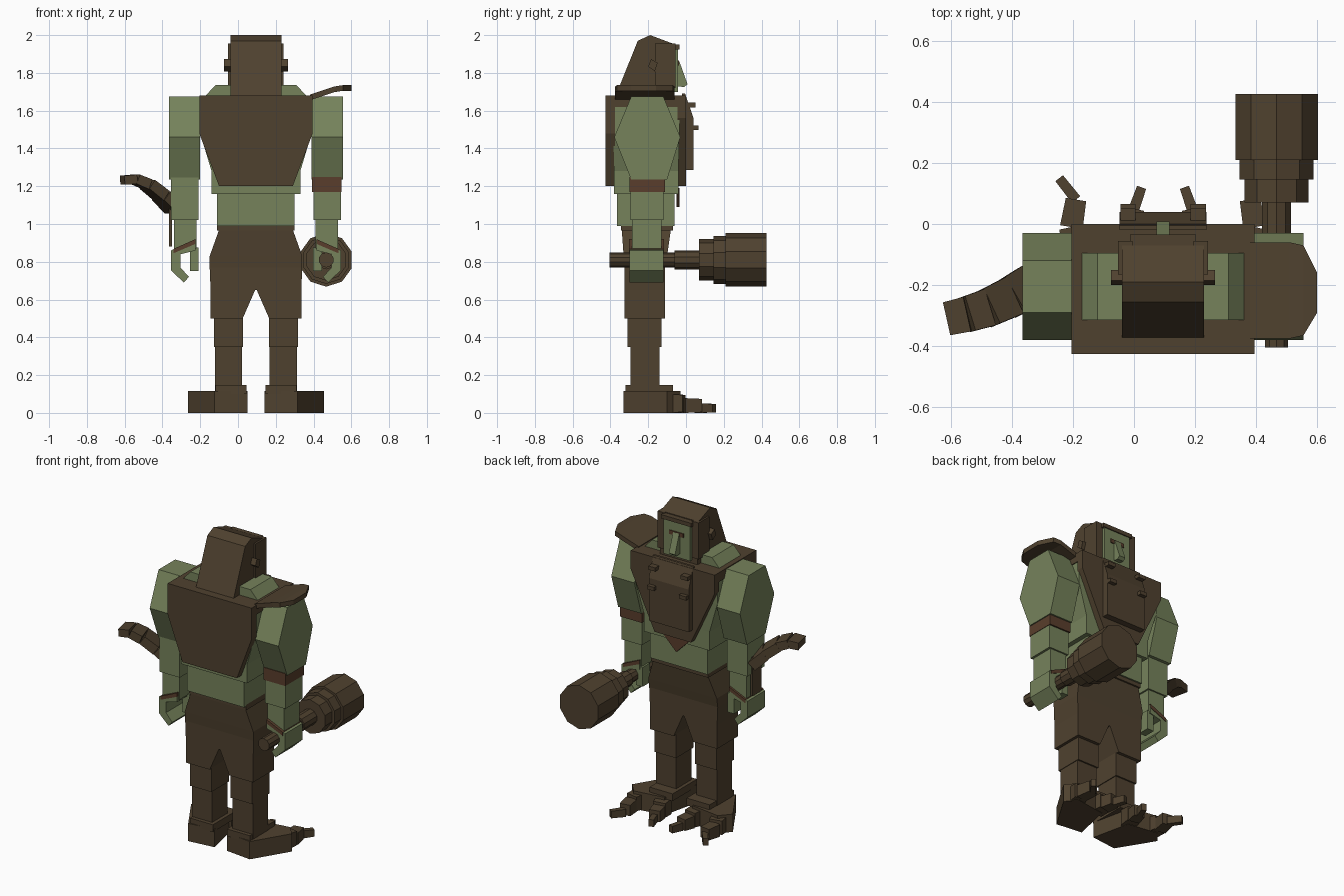
import bpy, bmesh
from mathutils import Vector, Matrix

cube = bpy.data.objects.get("Cube")
if cube:
    bpy.data.objects.remove(cube, do_unlink=True)


def material(name, color):
    m = bpy.data.materials.new(name)
    m.use_nodes = True
    m.diffuse_color = (*color, 1)
    m.node_tree.nodes["Principled BSDF"].inputs["Base Color"].default_value = (*color, 1)
    return m


GREEN = material("olive green skin", (0.18, 0.225, 0.105))
BROWN = material("brown leather", (0.078, 0.053, 0.028))
RUST = material("reddish brown wrap", (0.1, 0.048, 0.025))
MID = 0.095  # body centre line


def loft(name, rings, mat):
    """Closed solid through rings with equal point counts."""
    bm = bmesh.new()
    vs = [[bm.verts.new(p) for p in r] for r in rings]
    n = len(rings[0])
    for a, b in zip(vs, vs[1:]):
        for i in range(n):
            j = (i + 1) % n
            bm.faces.new((a[i], a[j], b[j], b[i]))
    bm.faces.new(vs[0])
    bm.faces.new(vs[-1])
    bmesh.ops.recalc_face_normals(bm, faces=bm.faces)
    me = bpy.data.meshes.new(name)
    bm.to_mesh(me)
    bm.free()
    me.materials.append(mat)
    ob = bpy.data.objects.new(name, me)
    bpy.context.collection.objects.link(ob)
    return ob


def stack(name, levels, mat, s=1):
    """Rectangular sections (z, x0, x1, y0, y1), x measured from the centre line."""
    rings = []
    for z, x0, x1, y0, y1 in levels:
        a, b = MID + s * x0, MID + s * x1
        rings.append([(a, y0, z), (b, y0, z), (b, y1, z), (a, y1, z)])
    return loft(name, rings, mat)


def box(name, x0, x1, y0, y1, z0, z1, mat, s=1):
    return stack(name, [(z0, x0, x1, y0, y1), (z1, x0, x1, y0, y1)], mat, s)


def slab(name, outline, y0, y1, mat, s=1):
    """Outline in (x, z) extruded along y."""
    return loft(name, [[(MID + s * x, y, z) for x, z in outline] for y in (y0, y1)], mat)


def bar(name, p, q, w, t, mat, taper=1.0):
    """Flat bar between two points, w across and t thick."""
    p, q = Vector(p), Vector(q)
    d = (q - p).normalized()
    side = d.cross(Vector((0, 0, 1))).normalized()
    up = side.cross(d)
    return loft(name, [[c + side * a * w * k / 2 + up * b * t * k / 2
                        for a, b in ((-1, -1), (1, -1), (1, 1), (-1, 1))]
                       for c, k in ((p, 1), (q, taper))], mat)


def mirror_outline(half):
    return half + [(-x, z) for x, z in reversed(half)]


# Torso and waist
stack("torso", [(1.16, -.235, .235, -.38, -.04), (1.28, -.235, .235, -.38, -.04),
                (1.48, -.295, .295, -.385, -.035), (1.64, -.295, .295, -.385, -.035)], GREEN)
box("waist", -.205, .205, -.365, -.06, .99, 1.17, GREEN)
slab("belly_point", [(-.1, 1.19), (.1, 1.19), (0, 1.09)], -.05, -.035, RUST)

# Vest
box("vest_yoke", -.3, .3, -.425, 0, 1.62, 1.68, BROWN)
slab("vest_back", mirror_outline([(.3, 1.68), (.3, 1.48), (.195, 1.2)]), -.425, -.375, BROWN)
slab("vest_front", mirror_outline([(.3, 1.68), (.3, 1.56), (.13, 1.2)]), -.045, 0, BROWN)
loft("bib", [[(MID + s * .143, y, z) for y, z in
              ((-.02, 1.285), (.04, 1.285), (.04, 1.56), (-.005, 1.69), (-.02, 1.69))]
             for s in (-1, 1)], BROWN)
for s in (-1, 1):
    for z, y in ((1.63, .035), (1.51, .05)):
        box("bib_buckle", .09, .14, y - .03, y + .015, z - .012, z + .012, BROWN, s)

# Head
loft("hood", [[(MID + s * .135, y, z) for y, z in
               ((-.38, 1.66), (-.35, 1.735), (-.255, 1.97), (-.19, 2.0), (-.07, 1.955),
                (-.06, 1.66))] for s in (-1, 1)], BROWN)
box("hood_brim", -.108, .108, -.1, -.035, 1.925, 1.95, BROWN)
box("face", -.095, .095, -.1, -.042, 1.7, 1.93, GREEN)
box("brow", -.05, .05, -.045, -.036, 1.84, 1.865, RUST)
loft("nose", [[(MID + s * .022, y, z) for y, z in
               ((-.05, 1.86), (-.035, 1.86), (.008, 1.74), (-.01, 1.725), (-.05, 1.73))]
              for s in (-1, 1)], GREEN)

for s in (-1, 1):
    # Hood sides and shoulders
    box("hood_side", .1, .147, -.165, -.055, 1.72, 1.955, BROWN, s)
    loft("hood_peg", [[(MID + s * x, -.175 + a, 1.843 + b) for a, b in
                       ((-.025, -.01), (.01, -.035), (.025, .01), (-.01, .03))]
                      for x in (.12, .17)], BROWN)
    stack("shoulder_slope", [(1.67, .12, .275, -.315, -.095),
                             (1.735, .12, .215, -.315, -.095)], GREEN, s)

    # Arm
    stack("upper_arm", [(1.235, .295, .46, -.29, -.1), (1.46, .295, .46, -.38, -.03),
                        (1.675, .295, .46, -.29, -.12)], GREEN, s)
    box("forearm", .305, .45, -.295, -.12, 1.02, 1.25, GREEN, s)
    box("wrist", .315, .435, -.285, -.13, .87, 1.03, GREEN, s)
    slab("hand", [(.45, .86), (.32, .915), (.32, .86), (.4, .84), (.4, .77),
                  (.355, .72), (.382, .69), (.45, .755)], -.3, -.12, GREEN, s)
    slab("hand_wrap", [(.437, .868), (.32, .92), (.32, .895), (.437, .845)],
         -.303, -.117, RUST, s)
    box("thumb", .303, .35, -.2, -.125, .75, .875, GREEN, s)

    # Leg
    stack("thigh", [(.5, .07, .24, -.325, -.11), (.66, .0, .24, -.325, -.11)], BROWN, s)
    box("knee", .068, .222, -.31, -.13, .35, .51, BROWN, s)
    box("shin", .073, .218, -.295, -.14, .1, .36, BROWN, s)

    # Foot turned outwards, with two jointed toes
    sole = [(.045, -.31), (.22, -.33), (.36, -.1), (.3, -.03), (.1, -.06)]
    loft("foot", [[(MID + s * x, y, z) for x, y in sole] for z in (0, .115)], BROWN)
    box("ankle_cuff", .05, .215, -.32, -.07, .1, .147, BROWN, s)
    for path in ([(.285, -.08), (.3, -.01), (.285, .08), (.34, .15)],
                 [(.12, -.09), (.11, -.02), (.095, .05), (.07, .12)]):
        for i, (a, b) in enumerate(zip(path, path[1:])):
            h = (.1, .078, .05)[i]
            bar("toe_joint", (MID + s * a[0], a[1], h / 2), (MID + s * b[0], b[1], h / 2),
                (.09, .075, .035)[i], h, BROWN, .9)

# Trousers
stack("trousers", [(.65, -.24, .24, -.325, -.11), (.77, -.245, .245, -.325, -.11),
                   (.83, -.245, .245, -.33, -.1), (.97, -.195, .195, -.34, -.08)], BROWN)
box("belt", -.205, .205, -.345, -.07, .965, 1.0, BROWN)

# Flared pad on the left shoulder
loft("shoulder_pad", [[(x, y0, z), (x, y1, z), (x, y1, z - .03), (x, y0, z - .03)]
                      for x, z, y0, y1 in ((.38, 1.685, -.375, -.06), (.51, 1.728, -.375, -.06),
                                           (.555, 1.735, -.365, -.07),
                                           (.6, 1.735, -.29, -.16))], BROWN)
box("arm_band", .298, .453, -.3, -.11, 1.17, 1.25, RUST)

# Curved blade fixed to the right forearm
points = [(-.335, -.2, 1.08), (-.405, -.24, 1.15), (-.48, -.275, 1.21),
          (-.545, -.295, 1.237), (-.612, -.31, 1.232)]
for i, (p, q) in enumerate(zip(points, points[1:])):
    bar("blade_segment", p, q, .14 - i * .008, .065 - i * .005, BROWN, .95)
box("blade_mount", .445, .46, -.25, -.16, .88, 1.13, BROWN, -1)

# Club held in the left hand
for name, y0, y1, r in (("club_grip", -.405, -.06, .04), ("club_neck", -.06, .07, .05),
                        ("club_collar", .07, .145, .11), ("club_step", .145, .21, .127),
                        ("club_head", .21, .425, .142)):
    bpy.ops.mesh.primitive_cylinder_add(vertices=10, radius=r, depth=y1 - y0,
                                        location=(.467, (y0 + y1) / 2, .81),
                                        rotation=(1.5708, 0, 0))
    club = bpy.context.object
    club.name = name
    club.data.materials.append(BROWN)
